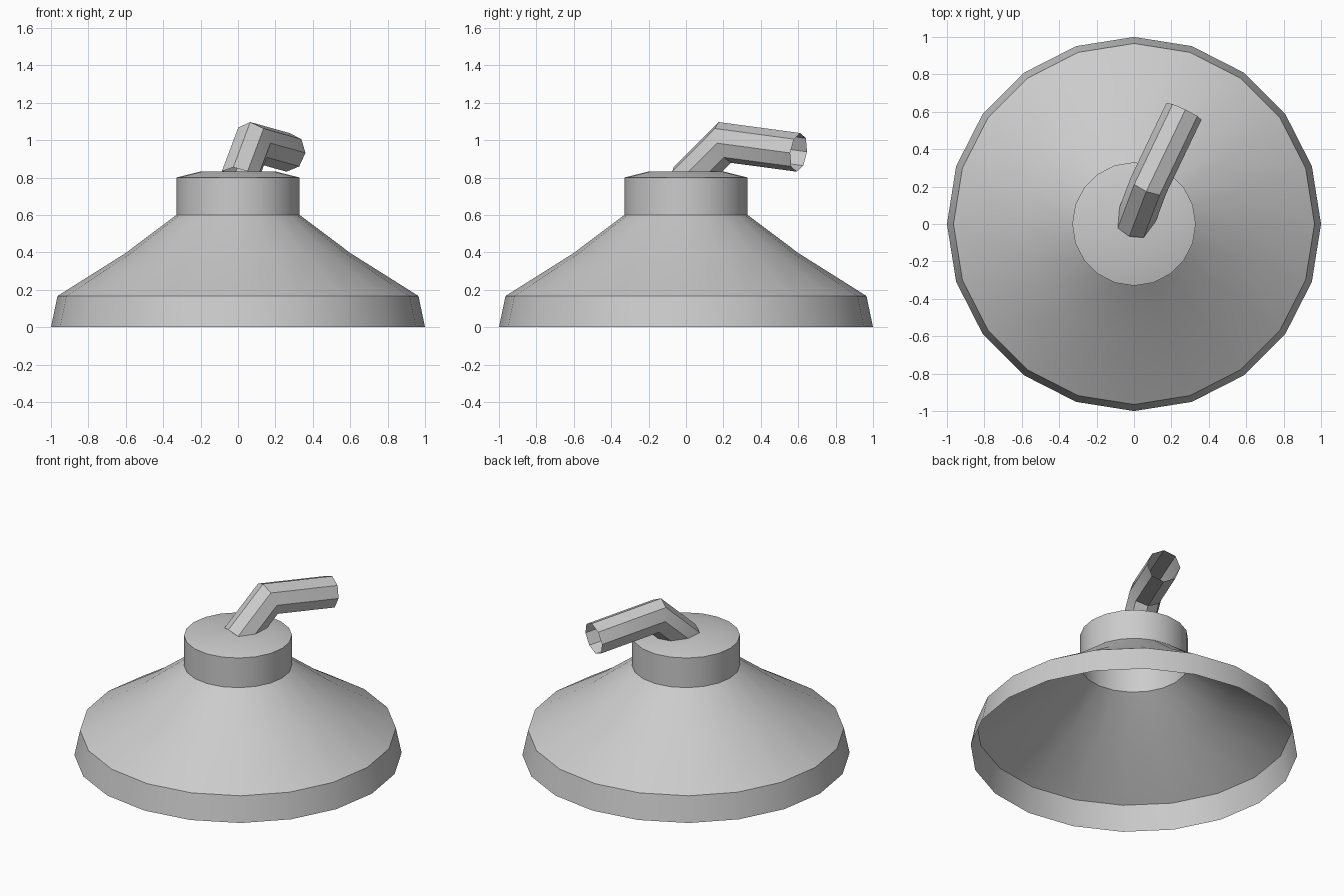
import bpy, bmesh
from math import sin, cos, pi, radians
from mathutils import Vector

if "Cube" in bpy.data.objects:
    bpy.data.objects.remove(bpy.data.objects["Cube"])


def add_object(name, bm):
    mesh = bpy.data.meshes.new(name)
    bm.to_mesh(mesh)
    bm.free()
    obj = bpy.data.objects.new(name, mesh)
    bpy.context.collection.objects.link(obj)
    bpy.ops.object.select_all(action='DESELECT')
    obj.select_set(True)
    bpy.context.view_layer.objects.active = obj
    bpy.ops.object.shade_smooth_by_angle(angle=radians(30))
    return obj


def bridge(bm, rings):
    for low, high in zip(rings, rings[1:]):
        n = len(low)
        for i in range(n):
            j = (i + 1) % n
            bm.faces.new((low[i], low[j], high[j], high[i]))


# Flared hollow shell, open underneath, with a shallow domed cap
SIDES = 20
profile = [(1.0, 0), (0.965, 0.167), (0.6, 0.397), (0.33, 0.6), (0.33, 0.8), (0.2, 0.833)]
bm = bmesh.new()
rings = [[bm.verts.new((r * cos(2 * pi * i / SIDES), r * sin(2 * pi * i / SIDES), z))
          for i in range(SIDES)] for r, z in profile]
bridge(bm, rings)
bm.faces.new(rings[-1])
add_object("bell_body", bm)

# Bent octagonal pipe with a mitred elbow and an open end
RADIUS = 0.104
path = [Vector(p) for p in ((0, 0, 0.78), (0.078, 0.207, 0.988), (0.267, 0.602, 0.935))]
d1 = (path[1] - path[0]).normalized()
d2 = (path[2] - path[1]).normalized()
side = d1.cross(Vector((0, 0, 1))).normalized()
up = side.cross(d1)
start = [path[0] + RADIUS * (up * cos(a) - side * sin(a))
         for a in (2 * pi * i / 8 for i in range(8))]


def slide(points, direction, centre, normal):
    # Move points along a direction until they meet a plane
    return [p + direction * ((centre - p).dot(normal) / direction.dot(normal)) for p in points]


elbow = slide(start, d1, path[1], (d1 + d2).normalized())
end = slide(elbow, d2, path[2], d2)
bm = bmesh.new()
bridge(bm, [[bm.verts.new(p) for p in ring] for ring in (start, elbow, end)])
bmesh.ops.recalc_face_normals(bm, faces=bm.faces)
# Keep the pipe walls facing outward
face = bm.faces[:][0]
if face.normal.dot(face.calc_center_median() - (path[0] + path[1]) / 2) < 0:
    bmesh.ops.reverse_faces(bm, faces=bm.faces)
add_object("bent_pipe", bm)
